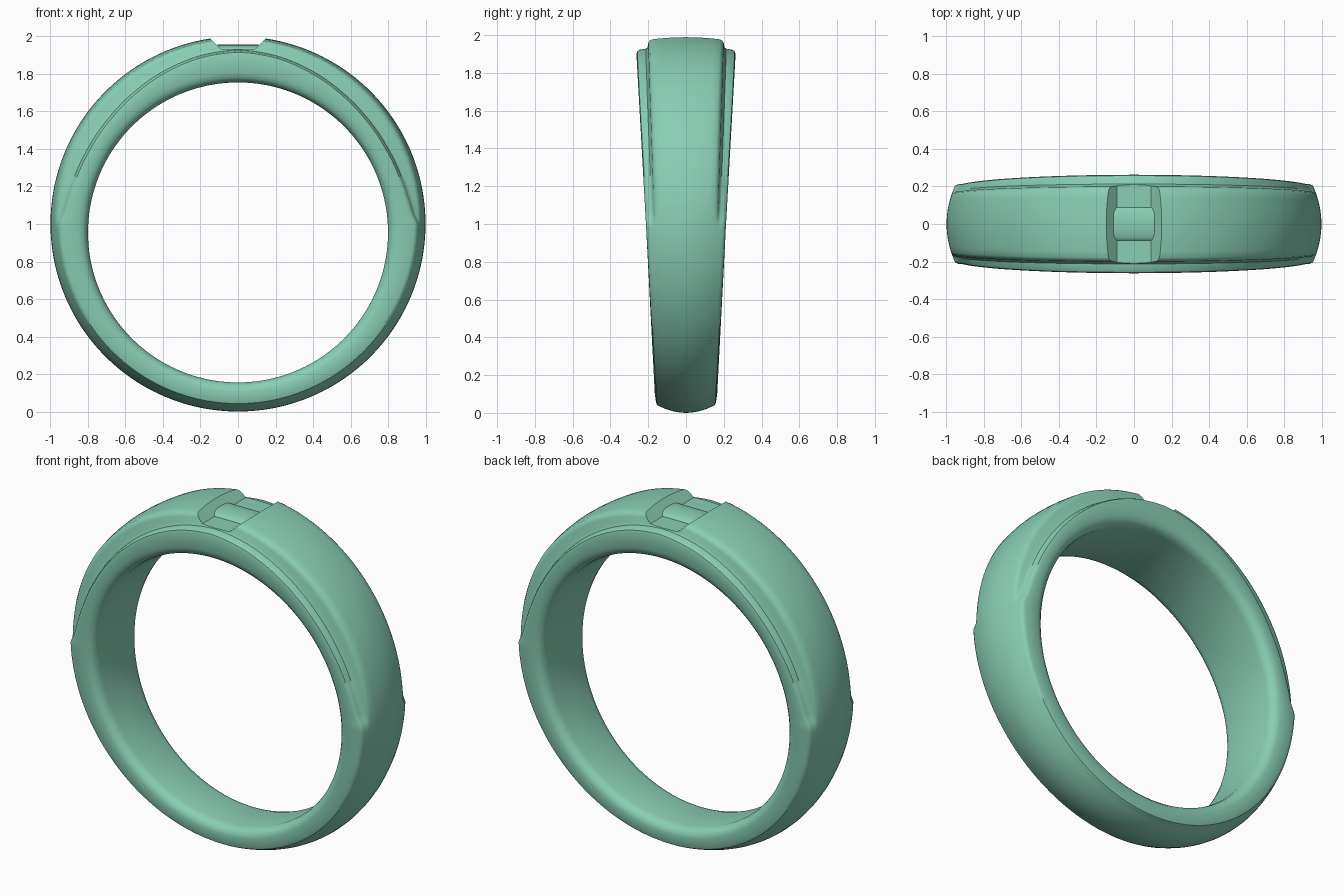
import bpy, bmesh, math

if "Cube" in bpy.data.objects:
    bpy.data.objects.remove(bpy.data.objects["Cube"])

N = 240  # steps around the ring


def lerp_table(table, x):
    for (x0, y0), (x1, y1) in zip(table, table[1:]):
        if x <= x1:
            f = (x - x0) / (x1 - x0)
            f = f * f * (3 - 2 * f) if len(table) < 3 else f
            return y0 + (y1 - y0) * f
    return table[-1][1]


# radius of the side shelves by angle above the horizontal
SHELF = [(0, .955), (8, .930), (17, .911), (28, .899), (40, .895), (52, .899),
         (65, .910), (78, .923), (90, .930)]


def section(a):
    """Half cross-section (y, radius) at angle a, centre of crown to centre of bore."""
    s, c = math.sin(a), math.cos(a)
    ri = -.045 * s + math.sqrt(.64 - (.045 * c) ** 2)      # off-centre bore
    half = lambda r: .157 + .055 * (1 + r * s)             # width tapers with height
    k = 1.1 - .7 * s
    crown = lambda y: 1 - k * y * y
    yb = .168 + .033 * s if s > 0 else .8 * half(.96)
    depth = 0
    if s > 0:
        deg = math.degrees(math.asin(min(1, s)))
        depth = max(0, crown(yb) - lerp_table(SHELF, deg)) * min(1, deg / 2.5)
    pts = [(yb * f, crown(yb * f)) for f in (0, .25, .5, .72)]
    for off, w in ((-.022, 0), (-.009, .1), (-.001, .32), (.003, .8), (.012, 1)):
        pts.append((yb + off, crown(yb + off) - depth * w))
    h = half(.94)
    edge = crown(h - .02) - depth
    pts += [(h - .018, edge), (h - .006, edge - .007), (half(edge), edge - .022)]
    for dy, dr in ((0, .05), (.008, .025), (.025, .008), (.055, 0)):
        pts.append((half(ri) - dy, ri + dr))
    pts.append((0, ri))
    return pts


def make_object(name, bm):
    bmesh.ops.recalc_face_normals(bm, faces=bm.faces)
    mesh = bpy.data.meshes.new(name)
    bm.to_mesh(mesh)
    bm.free()
    ob = bpy.data.objects.new(name, mesh)
    bpy.context.collection.objects.link(ob)
    return ob


def smooth(ob, angle):
    bpy.ops.object.select_all(action='DESELECT')
    ob.select_set(True)
    bpy.context.view_layer.objects.active = ob
    bpy.ops.object.shade_smooth_by_angle(angle=math.radians(angle))


# ring band: sweep the mirrored section around the circle
bm = bmesh.new()
rows = []
for i in range(N):
    a = 2 * math.pi * i / N
    p = section(a)
    loop = p + [(-y, r) for y, r in reversed(p[1:-1])]
    rows.append([bm.verts.new((r * math.cos(a), y, 1 + r * math.sin(a))) for y, r in loop])
for i in range(N):
    A, B = rows[i], rows[(i + 1) % N]
    for j in range(len(A)):
        k = (j + 1) % len(A)
        bm.faces.new((A[j], A[k], B[k], B[j]))
band = make_object("ring_band", bm)

# notch cutter: sloping walls and flat floor at the top of the band
bm = bmesh.new()
outline = [(-.09, 1.932), (.09, 1.932), (.20, 2.04), (-.20, 2.04)]
face = bm.faces.new([bm.verts.new((x, -.4, z)) for x, z in outline])
ext = bmesh.ops.extrude_face_region(bm, geom=[face])
bmesh.ops.translate(bm, vec=(0, .8, 0),
                    verts=[v for v in ext["geom"] if isinstance(v, bmesh.types.BMVert)])
cutter = make_object("notch_cutter", bm)
cutter.hide_render = True

mod = band.modifiers.new("notch", 'BOOLEAN')
mod.object = cutter
mod.operation = 'DIFFERENCE'
mod.solver = 'EXACT'
bpy.context.view_layer.objects.active = band
bpy.ops.object.modifier_apply(modifier=mod.name)
bpy.data.objects.remove(cutter)
smooth(band, 40)

# low rounded bar bridging the notch
bpy.ops.mesh.primitive_cylinder_add(vertices=48, radius=1, depth=.22,
                                    location=(0, 0, 1.928), rotation=(0, math.pi / 2, 0))
bar = bpy.context.object
bar.name = "notch_bar"
bar.scale = (.028, .09, 1)
smooth(bar, 40)

# green finish
mat = bpy.data.materials.new("green_finish")
mat.diffuse_color = (.25, .62, .46, 1)
mat.use_nodes = True
mat.node_tree.nodes["Principled BSDF"].inputs["Base Color"].default_value = mat.diffuse_color
for ob in (band, bar):
    ob.data.materials.append(mat)
